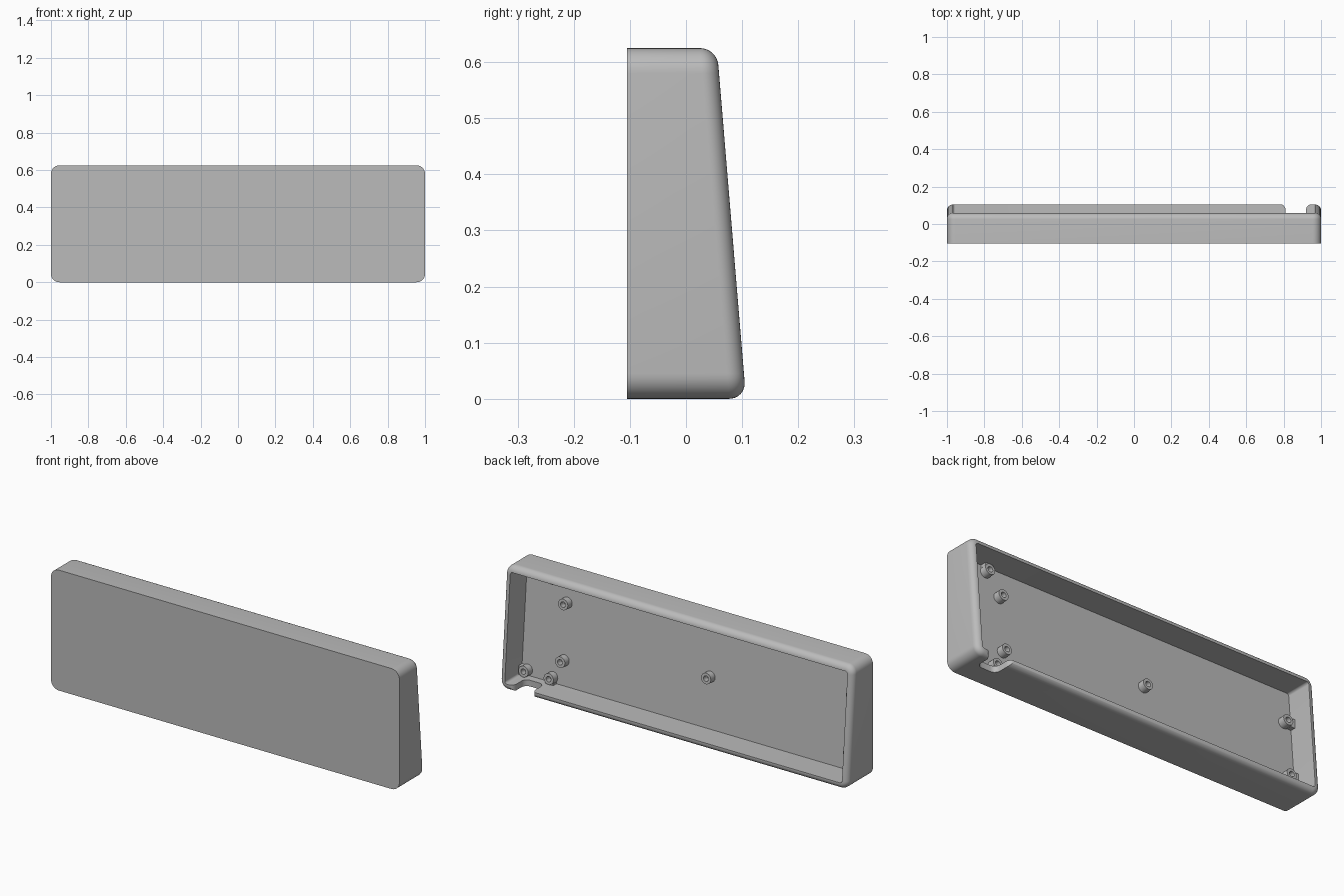
import bpy, bmesh
from math import sin, cos, pi, atan
from mathutils import Matrix, Vector

HEIGHT, BACK, WALL, FILLET, SLOPE = 0.625, -0.105, 0.032, 0.03, 0.083

if "Cube" in bpy.data.objects:
    bpy.data.objects.remove(bpy.data.objects["Cube"])

grey = bpy.data.materials.new("light_grey")
grey.use_nodes = True
grey.diffuse_color = (0.5, 0.5, 0.5, 1)
grey.node_tree.nodes["Principled BSDF"].inputs["Base Color"].default_value = (0.5, 0.5, 0.5, 1)


def rim_y(z):
    return 0.107 - SLOPE * z


def floor_y(z):
    return -0.032 - SLOPE * z


def finish(bm, name):
    bmesh.ops.recalc_face_normals(bm, faces=bm.faces)
    mesh = bpy.data.meshes.new(name)
    bm.to_mesh(mesh)
    bm.free()
    mesh.materials.append(grey)
    ob = bpy.data.objects.new(name, mesh)
    bpy.context.collection.objects.link(ob)
    return ob


def activate(ob):
    bpy.ops.object.select_all(action='DESELECT')
    ob.select_set(True)
    bpy.context.view_layer.objects.active = ob


def smooth(ob):
    activate(ob)
    bpy.ops.object.shade_smooth_by_angle(angle=pi / 6)


def outline(inset, seg=8):
    """Rounded rectangle in x and z, shrunk by inset."""
    r = max(0.045 - inset, 0.013)
    hx, hz = 1 - inset - r, HEIGHT / 2 - inset - r
    pts = []
    for k, (sx, sz) in enumerate([(1, 1), (-1, 1), (-1, -1), (1, -1)]):
        for i in range(seg + 1):
            a = (k + i / seg) * pi / 2
            pts.append((sx * hx + r * cos(a), HEIGHT / 2 + sz * hz + r * sin(a)))
    return pts


def skin(bm, rings, cap_start=False, cap_end=False, loop=False):
    """Bridge matching rings of points with quads."""
    rows = [[bm.verts.new(p) for p in ring] for ring in rings]
    pairs = list(zip(rows, rows[1:])) + ([(rows[-1], rows[0])] if loop else [])
    for a, b in pairs:
        n = len(a)
        for i in range(n):
            j = (i + 1) % n
            bm.faces.new((a[i], a[j], b[j], b[i]))
    if cap_start:
        bm.faces.new(rows[0])
    if cap_end:
        bm.faces.new(rows[-1])


# Tray: flat plate, walls, rounded sloping rim, sunken sloping floor
rings = [[(x, BACK, z) for x, z in outline(0)]]
for i in range(9):
    a = i / 8 * pi / 2
    inset, drop = FILLET * (1 - cos(a)), FILLET * (1 - sin(a))
    rings.append([(x, rim_y(z) - drop, z) for x, z in outline(inset)])
inner = outline(WALL)
rings.append([(x, rim_y(z), z) for x, z in inner])
rings.append([(x, floor_y(z), z) for x, z in inner])
bm = bmesh.new()
skin(bm, rings, True, True)
tray = finish(bm, "tray")

# Cable notch cut through the lower wall, with flared and rounded corners
mid, half, low, r = 0.865, 0.055, 0.005, 0.03
side = [(half + r, 0.2), (half + r, 0.106)]
for i in range(7):
    a = i / 6 * pi / 2
    side.append((half + r - r * sin(a), 0.076 + r * cos(a)))
for i in range(7):
    a = i / 6 * pi / 2
    side.append((half - r + r * cos(a), low + r - r * sin(a)))
profile = [(mid + x, y) for x, y in side] + [(mid - x, y) for x, y in reversed(side)]
bm = bmesh.new()
skin(bm, [[(x, y, z) for x, y in profile] for z in (-0.05, 0.05)], True, True)
cutter = finish(bm, "notch_cutter")
cutter.hide_render = True
cut = tray.modifiers.new("notch", 'BOOLEAN')
cut.operation, cut.solver, cut.object = 'DIFFERENCE', 'EXACT', cutter
activate(tray)
bpy.ops.object.modifier_apply(modifier=cut.name)
bpy.data.objects.remove(cutter)
smooth(tray)


# Screw bosses standing square to the floor
def boss(name, x, z, length=0.036, outer=0.028, hole=0.014, seg=24):
    bm = bmesh.new()
    rings = []
    for rad, h in [(outer, -0.006), (outer, length), (hole, length), (hole, 0.004)]:
        rings.append([(rad * cos(2 * pi * i / seg), h, rad * sin(2 * pi * i / seg))
                      for i in range(seg)])
    skin(bm, rings, True, True)
    tilt = Matrix.Rotation(atan(SLOPE), 4, 'X')
    bm.transform(Matrix.Translation((x, floor_y(z), z)) @ tilt)
    smooth(finish(bm, name))


# Web joining a boss to the nearby wall
def web(name, x, z, direction, reach):
    bm = bmesh.new()
    bmesh.ops.create_cube(bm, size=1)
    d = Vector(direction)
    start = 0.018
    size = Vector((0.044, 0.034, 0.044))
    axis = 0 if d.x else 2
    size[axis] = reach - start
    centre = Vector((x, floor_y(z) + 0.012, z)) + d * (start + reach) / 2
    bm.transform(Matrix.Translation(centre) @ Matrix.Diagonal((*size, 1)))
    finish(bm, name)


for i, (x, z) in enumerate([(0.73, 0.45), (0.73, 0.16), (-0.1, 0.293)]):
    boss(f"floor_boss_{i + 1}", x, z)

wall_bosses = [
    ("notch_right", 0.79, 0.06, (0, 0, -1)),
    ("notch_left", 0.935, 0.06, (1, 0, 0)),
    ("top", 0.8, 0.56, (0, 0, 1)),
    ("side_upper", -0.925, 0.42, (-1, 0, 0)),
    ("side_lower", -0.925, 0.13, (-1, 0, 0)),
]
for name, x, z, d in wall_bosses:
    boss(name + "_boss", x, z)
    gap = (1 - abs(x)) if d[0] else (z if d[2] < 0 else HEIGHT - z)
    web(name + "_web", x, z, d, gap - WALL + 0.005)
